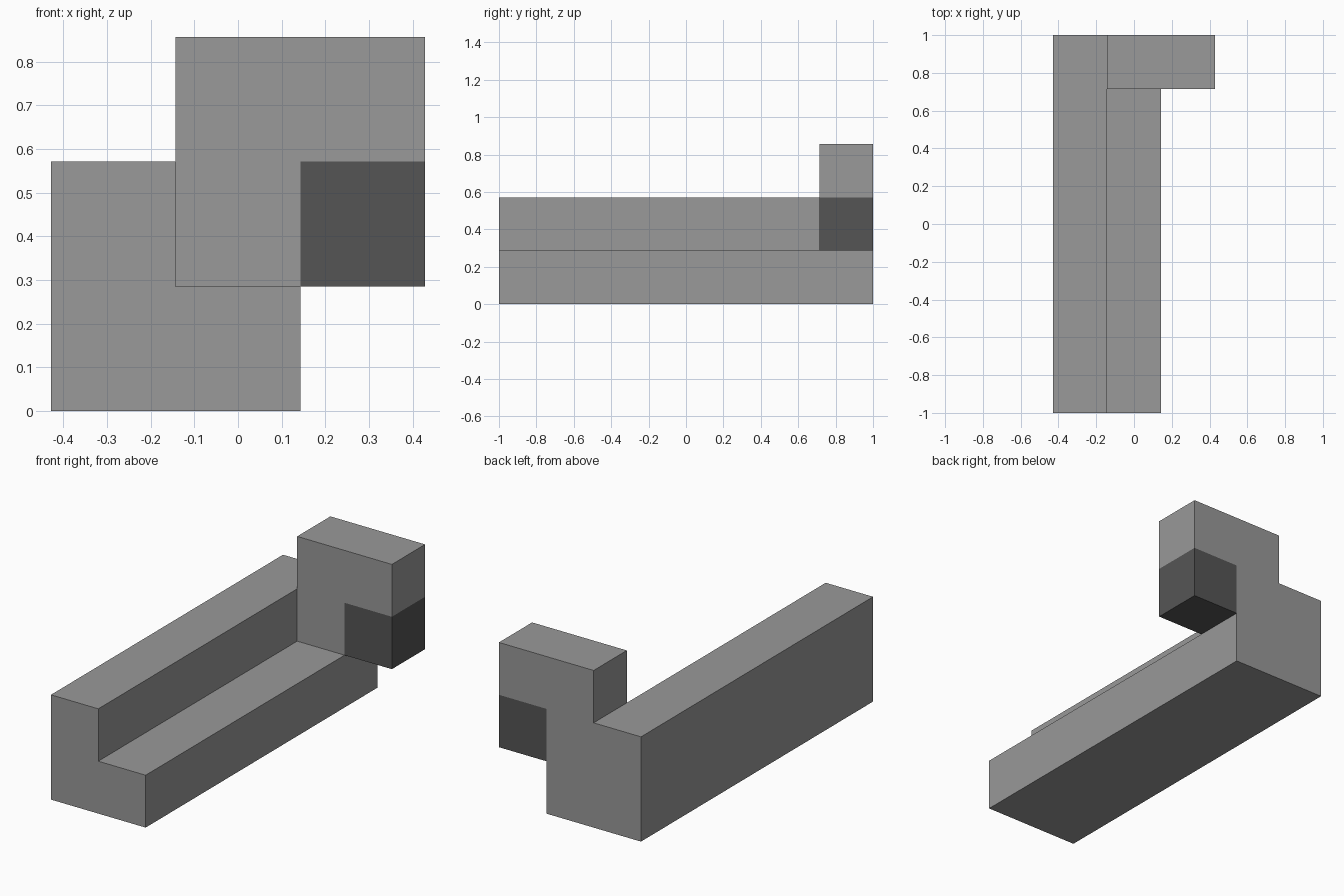
import bpy
import bmesh
import math
from mathutils import Vector

default = bpy.data.objects.get("Cube")
if default:
    bpy.data.objects.remove(default, do_unlink=True)

UNIT = 2 / 7                      # edge of one building cube
ORIGIN = Vector((-1.5, -3.5, 0))  # lowest corner of the cube grid
LENGTH = 7


def make_material(name, grey):
    mat = bpy.data.materials.new(name)
    mat.use_nodes = True
    colour = (grey, grey, grey, 1)
    mat.diffuse_color = colour
    mat.node_tree.nodes["Principled BSDF"].inputs["Base Color"].default_value = colour
    return mat


light = make_material("light grey", 0.319)
dark = make_material("dark grey", 0.091)


def run(x, z, start=0):
    """Row of cubes along y, from start to the back."""
    return {(x, y, z) for y in range(start, LENGTH)}


back = LENGTH - 1
parts = {
    "long_base": (run(0, 0) | run(1, 0), light),
    "long_ridge": (run(0, 1), light),
    "end_plate": (run(1, 1, back) | run(1, 2, back) | run(2, 2, back), light),
    "end_plate_corner": (run(2, 1, back), dark),
}
solid = set().union(*(cells for cells, _ in parts.values()))


def build(name, cells, mat):
    """Skin only the exposed sides of the cubes, merged into large flat faces."""
    bm = bmesh.new()
    for cell in cells:
        centre = Vector(cell) + Vector((0.5, 0.5, 0.5))
        for axis in range(3):
            for sign in (-1, 1):
                n = Vector((0, 0, 0))
                n[axis] = sign
                if tuple(int(c + d) for c, d in zip(cell, n)) in solid:
                    continue
                u = Vector((0, 0, 0))
                u[(axis + 1) % 3] = 0.5
                v = n.cross(u)
                mid = centre + n / 2
                corners = (mid - u - v, mid + u - v, mid + u + v, mid - u + v)
                bm.faces.new([bm.verts.new((c + ORIGIN) * UNIT) for c in corners])
    bmesh.ops.remove_doubles(bm, verts=bm.verts, dist=0.001)
    bmesh.ops.dissolve_limit(bm, angle_limit=math.radians(1),
                             verts=bm.verts, edges=bm.edges)
    mesh = bpy.data.meshes.new(name)
    bm.to_mesh(mesh)
    bm.free()
    mesh.materials.append(mat)
    obj = bpy.data.objects.new(name, mesh)
    bpy.context.collection.objects.link(obj)


for part_name, (part_cells, part_mat) in parts.items():
    build(part_name, part_cells, part_mat)
